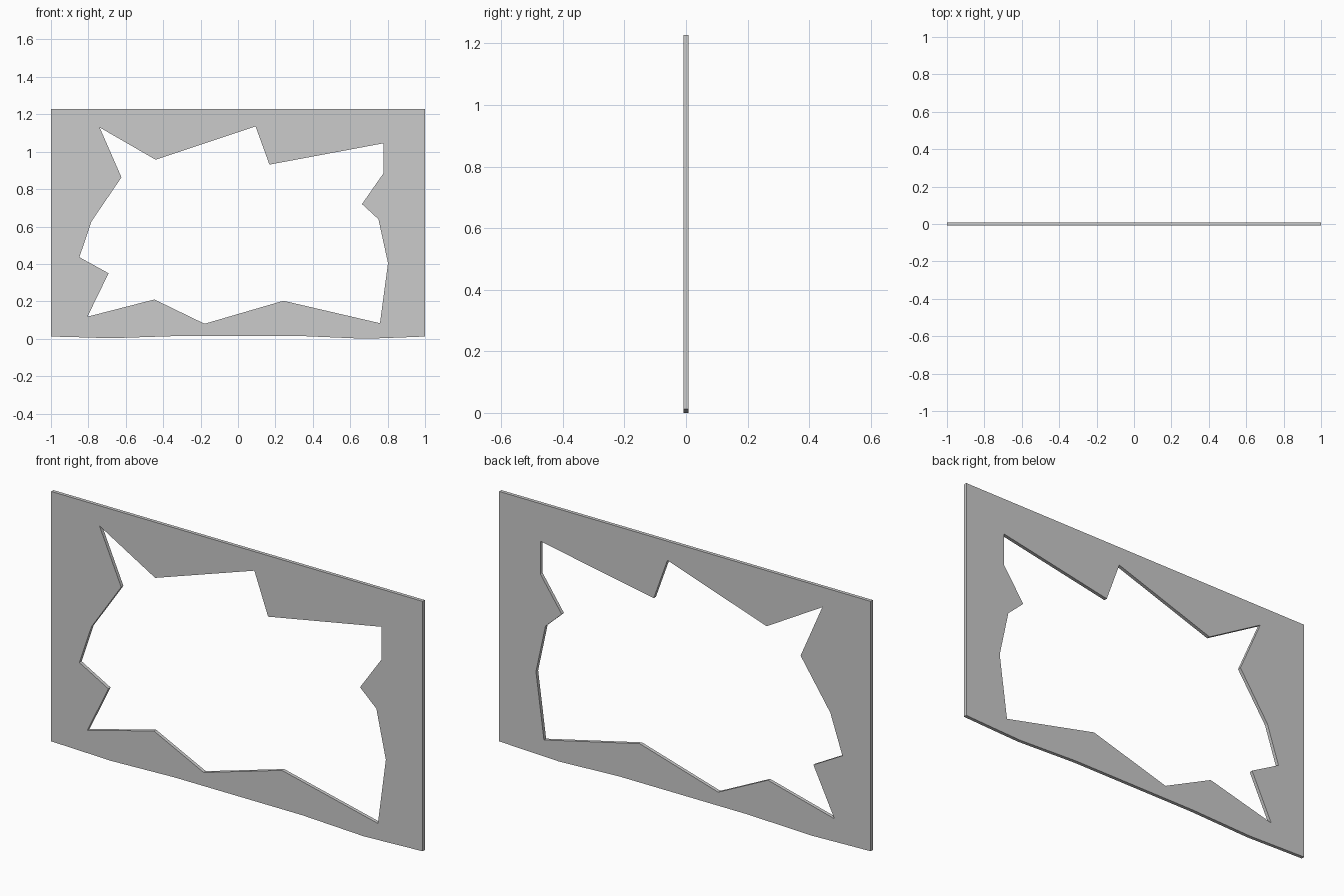
import bpy
from math import radians

if "Cube" in bpy.data.objects:
    bpy.data.objects.remove(bpy.data.objects["Cube"])

THICK = 0.017

# Outer outline with slightly wavy bottom edge (x, z)
outer = [(-1, 1.228), (1, 1.228), (1, 0.012), (0.85, 0.006), (0.68, 0.0),
         (0.35, 0.014), (-0.34, 0.014), (-0.68, 0.003), (-0.85, 0.008), (-1, 0.012)]

# Jagged broken-glass opening
hole = [(-0.74, 1.13), (-0.44, 0.957), (0.094, 1.135), (0.168, 0.931),
        (0.778, 1.045), (0.778, 0.885), (0.663, 0.72), (0.751, 0.639),
        (0.802, 0.404), (0.759, 0.083), (0.243, 0.203), (-0.179, 0.08),
        (-0.447, 0.21), (-0.805, 0.118), (-0.692, 0.35), (-0.848, 0.436),
        (-0.783, 0.628), (-0.623, 0.863)]


def add_loop(curve, pts):
    s = curve.splines.new('POLY')
    s.points.add(len(pts) - 1)
    for p, (x, z) in zip(s.points, pts):
        p.co = (x, z, 0, 1)
    s.use_cyclic_u = True


# Flat filled profile, extruded to the pane thickness and stood upright
curve = bpy.data.curves.new("broken_pane", 'CURVE')
curve.dimensions = '2D'
curve.fill_mode = 'BOTH'
curve.extrude = THICK / 2
add_loop(curve, outer)
add_loop(curve, hole)
pane = bpy.data.objects.new("broken_pane", curve)
pane.rotation_euler = (radians(90), 0, 0)
bpy.context.collection.objects.link(pane)

bpy.context.view_layer.objects.active = pane
pane.select_set(True)
bpy.ops.object.convert(target='MESH')
pane = bpy.context.object

# Weld caps to the sides and make normals consistent
bpy.ops.object.mode_set(mode='EDIT')
bpy.ops.mesh.select_all(action='SELECT')
bpy.ops.mesh.remove_doubles(threshold=0.0005)
bpy.ops.mesh.normals_make_consistent(inside=False)
bpy.ops.object.mode_set(mode='OBJECT')
bpy.ops.object.transform_apply(location=False, rotation=True, scale=False)
bpy.ops.object.shade_flat()
